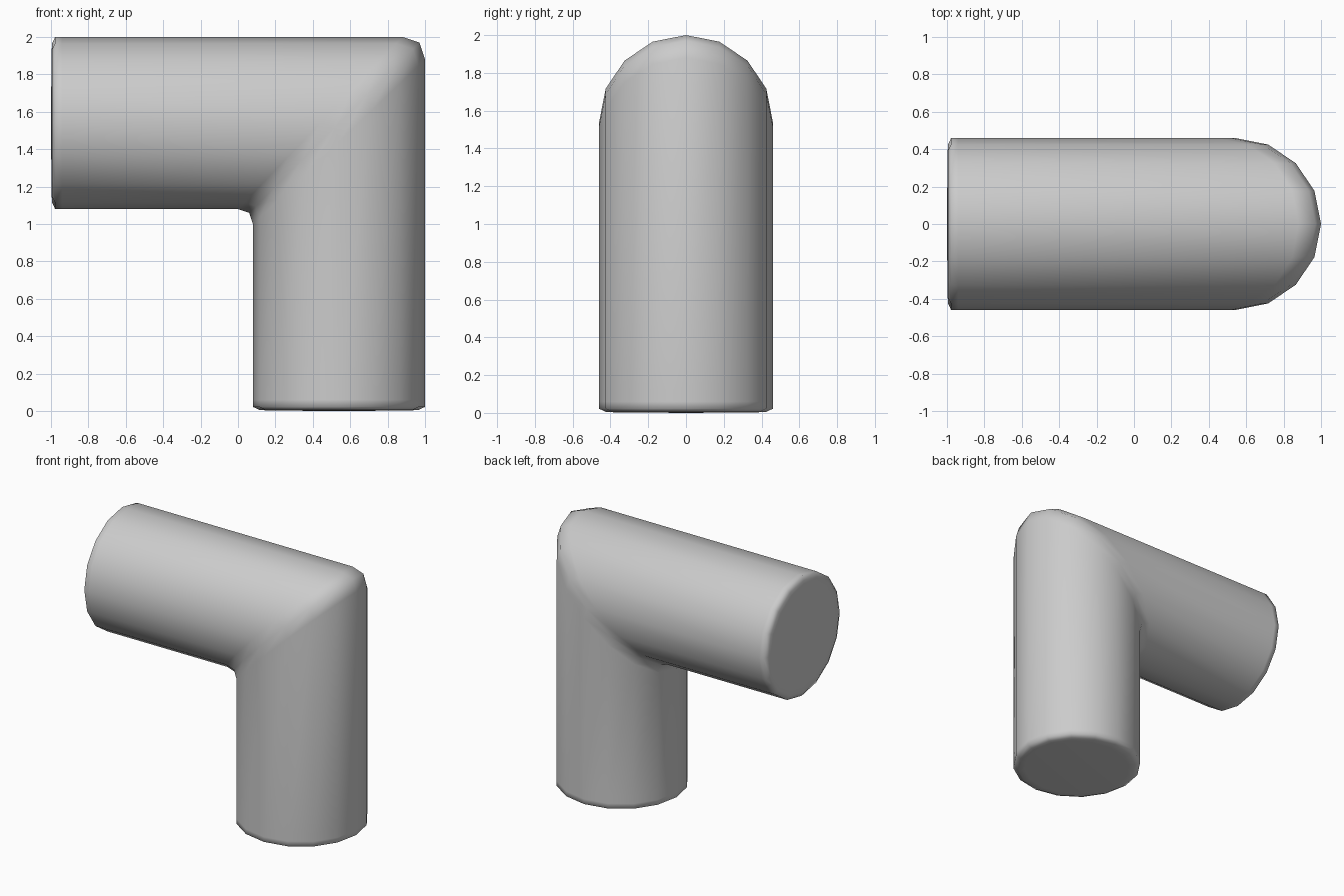
import bpy, bmesh, math

if "Cube" in bpy.data.objects:
    bpy.data.objects.remove(bpy.data.objects["Cube"])

SIDES = 16
R = 0.46
CX, CZ = 0.54, 1.54          # pipe axes: vertical at x=CX, horizontal at z=CZ

bm = bmesh.new()
rings = []


def add_ring(func, radius=R):
    """One 16-sided loop; func maps (outward offset, y) to a point."""
    ring = []
    for i in range(SIDES):
        a = 2 * math.pi * i / SIDES
        ring.append(bm.verts.new(func(radius * math.cos(a), radius * math.sin(a))))
    rings.append(ring)


def leg_ring(radius, h):
    add_ring(lambda o, y: (CX + o, y, h), radius)


def arm_ring(radius, h):
    add_ring(lambda o, y: (-1 + h, y, CZ + o), radius)


def bend(o):
    """Corner rounding width, larger on the outside of the elbow."""
    return 0.10 + 0.02 * o / R


# softened rim of an open end: radius and distance from the end
rim = [(0.38, 0.003), (0.425, 0.006), (R, 0.022), (R, 0.06), (R, 0.12)]

# vertical leg
for r, h in rim:
    leg_ring(r, h)

# mitred elbow with a rounded crease
add_ring(lambda o, y: (CX + o, y, CZ + o - bend(o)))
add_ring(lambda o, y: (CX + o - bend(o) / 4, y, CZ + o - bend(o) / 4))
add_ring(lambda o, y: (CX + o - bend(o), y, CZ + o))

# horizontal arm
for r, h in reversed(rim):
    arm_ring(r, h)

# pipe walls
for a, b in zip(rings, rings[1:]):
    for i in range(SIDES):
        j = (i + 1) % SIDES
        bm.faces.new((a[i], a[j], b[j], b[i]))

# end caps, very slightly domed
for ring, centre in ((rings[0], (CX, 0, 0)), (rings[-1], (-1, 0, CZ))):
    c = bm.verts.new(centre)
    for i in range(SIDES):
        bm.faces.new((ring[i], ring[(i + 1) % SIDES], c))

bmesh.ops.recalc_face_normals(bm, faces=bm.faces)
for f in bm.faces:
    f.smooth = True

mesh = bpy.data.meshes.new("elbow_pipe")
bm.to_mesh(mesh)
bm.free()
pipe = bpy.data.objects.new("elbow_pipe", mesh)
bpy.context.collection.objects.link(pipe)
